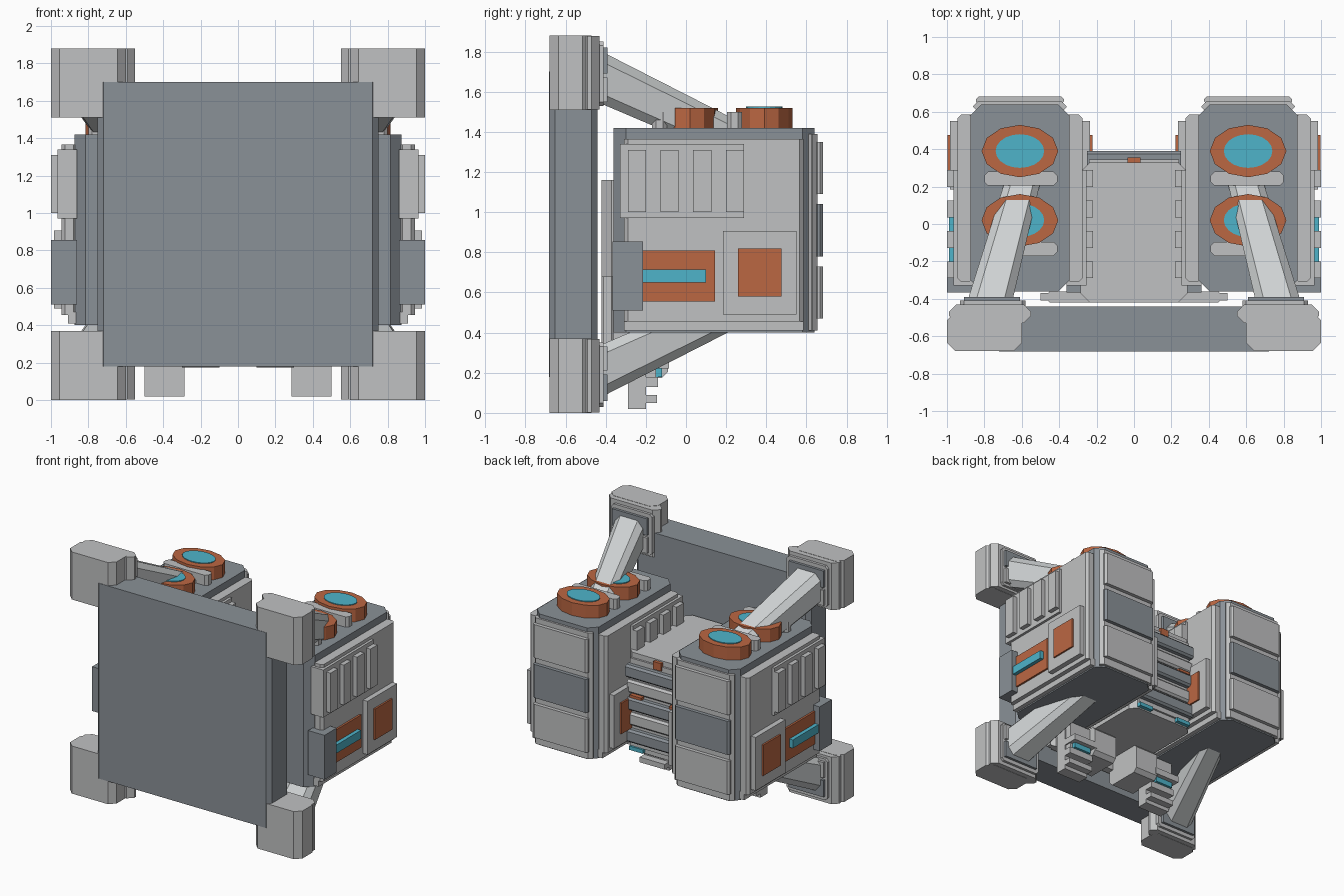
import bpy, bmesh, math
from mathutils import Vector

if "Cube" in bpy.data.objects:
    bpy.data.objects.remove(bpy.data.objects["Cube"])


def material(name, rgb):
    m = bpy.data.materials.new(name)
    m.diffuse_color = (*rgb, 1)
    m.use_nodes = True
    m.node_tree.nodes["Principled BSDF"].inputs["Base Color"].default_value = m.diffuse_color
    return m


LIGHT = material("light_grey", (0.53, 0.535, 0.54))
PALE = material("pale_grey", (0.62, 0.645, 0.65))
DARK = material("slate_grey", (0.255, 0.283, 0.31))
ORANGE = material("burnt_orange", (0.50, 0.135, 0.055))
CYAN = material("cyan", (0.077, 0.456, 0.59))


def finish(name, bm, mat, mirror):
    bmesh.ops.recalc_face_normals(bm, faces=bm.faces)
    me = bpy.data.meshes.new(name)
    bm.to_mesh(me)
    bm.free()
    me.materials.append(mat)
    ob = bpy.data.objects.new(name, me)
    bpy.context.collection.objects.link(ob)
    if any(mirror):
        mod = ob.modifiers.new("mirror", "MIRROR")
        mod.use_axis = mirror
        mod.use_mirror_merge = False
        if mirror[2]:
            mod.mirror_object = mid
    return ob


def box(name, x, y, z, mat, cut=0, axis=2, mirror=(True, False, False)):
    """Box from ranges; cut chamfers the four edges that run along axis."""
    x, y, z = sorted(x), sorted(y), sorted(z)
    bm = bmesh.new()
    bmesh.ops.create_cube(bm, size=1)
    for v in bm.verts:
        v.co = [r[0] if c < 0 else r[1] for c, r in zip(v.co, (x, y, z))]
    if cut:
        edges = [e for e in bm.edges
                 if abs((e.verts[0].co - e.verts[1].co).normalized()[axis]) > 0.9]
        bmesh.ops.bevel(bm, geom=edges, offset=cut, offset_type='OFFSET',
                        segments=1, affect='EDGES', profile=0.5)
    return finish(name, bm, mat, mirror)


def disc(name, c, rx, ry, z0, z1, mat, n=12):
    bm = bmesh.new()
    base = [bm.verts.new((c[0] + rx * math.cos(math.tau * i / n),
                          c[1] + ry * math.sin(math.tau * i / n), z0)) for i in range(n)]
    f = bm.faces.new(base)
    top = bmesh.ops.extrude_face_region(bm, geom=[f])["geom"]
    for v in top:
        if isinstance(v, bmesh.types.BMVert):
            v.co.z = z1
    return finish(name, bm, mat, (True, False, False))


def strut(name, a, b, mat):
    """Chamfered beam whose ends are cut parallel to the shield."""
    section = [(-0.12, -0.08), (-0.12, 0.08), (-0.075, 0.13), (0.075, 0.13),
               (0.12, 0.08), (0.12, -0.08), (0.075, -0.13), (-0.075, -0.13)]
    bm = bmesh.new()
    rings = []
    for p, s in ((a, 1.0), (b, 0.8)):
        rings.append([bm.verts.new(Vector(p) + Vector((u * s, 0, w * s))) for u, w in section])
    n = len(section)
    for i in range(n):
        j = (i + 1) % n
        bm.faces.new((rings[0][i], rings[0][j], rings[1][j], rings[1][i]))
    for r in rings:
        bm.faces.new(r)
    return finish(name, bm, mat, QUAD)


# mirror centre at half height
mid = bpy.data.objects.new("mirror_centre", None)
mid.location = (0, 0, 0.94)
mid.hide_render = True
bpy.context.collection.objects.link(mid)
QUAD = (True, False, True)
NONE = (False, False, False)

# front shield
box("shield", (-0.75, 0.75), (-0.683, -0.44), (0.18, 1.70), DARK, 0.03, mirror=NONE)

# four corner clamps with backing plates and struts
box("corner_clamp", (0.6, 1.0), (-0.68, -0.47), (1.51, 1.88), LIGHT, 0.045, mirror=QUAD)
box("corner_clamp_rear", (0.55, 0.99), (-0.53, -0.43), (1.512, 1.878), LIGHT, 0.04, mirror=QUAD)
box("corner_plate", (0.58, 0.93), (-0.44, -0.41), (1.53, 1.85), LIGHT, 0.02, 1, mirror=QUAD)
box("corner_pad_dark", (0.61, 0.91), (-0.42, -0.39), (1.69, 1.82), DARK, mirror=QUAD)
box("corner_pad_light", (0.61, 0.91), (-0.42, -0.39), (1.55, 1.67), LIGHT, mirror=QUAD)
strut("strut", (0.77, -0.41, 1.665), (0.60, 0.21, 1.375), PALE)

# two side pods
C = 0.61
box("pod", (0.345, 0.875), (-0.36, 0.64), (0.40, 1.42), DARK, 0.06)
box("pod_back_frame", (0.36, 0.86), (0.60, 0.655), (0.41, 1.39), LIGHT, 0.025)
for z, mat in ((0.47, LIGHT), (0.78, DARK), (1.09, LIGHT)):
    box("pod_back_panel", (0.375, 0.845), (0.64, 0.683), (z, z + 0.26), mat, 0.015)


def pod_side(name, depth, y, z, mat, cut=0, axis=0):
    """The same panel on the outer and the inner side of the pod."""
    for s in (1, -1):
        box(name, (C + s * 0.25, C + s * depth), y, z, mat, cut, axis)


pod_side("pod_side_plate", 0.335, (-0.31, 0.585), (0.455, 1.365), LIGHT, 0.02, 2)
pod_side("pod_side_sill", 0.30, (-0.31, 0.585), (0.41, 0.47), LIGHT)
pod_side("rib_plate", 0.355, (-0.33, 0.29), (0.97, 1.34), LIGHT)
for i in range(4):
    y = -0.29 + 0.163 * i
    pod_side("rib", 0.39, (y, y + 0.09), (1.0, 1.31), LIGHT)
pod_side("hatch_frame", 0.375, (0.185, 0.55), (0.49, 0.905), LIGHT)
pod_side("hatch", 0.388, (0.26, 0.475), (0.58, 0.82), ORANGE)
pod_side("gauge_plate", 0.35, (-0.22, 0.145), (0.555, 0.81), ORANGE)
pod_side("gauge_bar", 0.38, (-0.22, 0.10), (0.65, 0.715), CYAN)
pod_side("side_block", 0.39, (-0.365, -0.215), (0.51, 0.855), DARK)

# round ports with clasps on top of the pods
for y in (0.39, 0.02):
    disc("port_ring", (C, y), 0.205, 0.14, 1.41, 1.52, ORANGE)
    disc("port_lens", (C, y), 0.13, 0.09, 1.50, 1.526, CYAN, 20)
for y in (0.205, -0.17):
    box("port_clasp", (0.41, 0.80), (y, y + 0.075), (1.41, 1.50), LIGHT, 0.02)

# central body between the pods
box("body", (-0.285, 0.285), (-0.42, 0.33), (0.40, 1.16), LIGHT, 0.05, mirror=NONE)
box("body_skirt", (-0.5, 0.5), (-0.42, -0.36), (0.30, 0.68), LIGHT, 0.05, mirror=NONE)
for i in range(5):
    z = 0.98 - 0.125 * i
    dark = i % 2 == 0
    box("back_slat", (-0.25, 0.25), (0.30, 0.39 if dark else 0.37), (z, z + 0.10),
        DARK if dark else LIGHT, 0.015, 0, NONE)
box("back_core", (-0.24, 0.24), (0.30, 0.345), (0.44, 1.12), LIGHT, mirror=NONE)
box("back_top_light", (-0.035, 0.035), (0.325, 0.355), (1.09, 1.15), ORANGE, mirror=NONE)
box("back_side_light", (0.12, 0.22), (0.34, 0.38), (0.83, 0.85), ORANGE)
box("back_low_light", (0.12, 0.24), (0.32, 0.36), (0.41, 0.44), CYAN)

# lower feet
box("hip_block", (0.10, 0.30), (-0.40, -0.09), (0.175, 0.41), LIGHT, 0.03, 0)
box("foot", (0.285, 0.50), (-0.29, -0.20), (0.02, 0.41), LIGHT)
box("foot_core", (0.29, 0.49), (-0.25, -0.15), (0.13, 0.40), LIGHT)
box("foot_slat_low", (0.285, 0.50), (-0.21, -0.145), (0.05, 0.09), LIGHT)
box("foot_slat_mid", (0.285, 0.50), (-0.21, -0.14), (0.13, 0.18), LIGHT)
box("foot_light", (0.32, 0.47), (-0.16, -0.12), (0.18, 0.22), CYAN)
box("foot_slat_high", (0.285, 0.50), (-0.21, -0.085), (0.22, 0.27), LIGHT)
